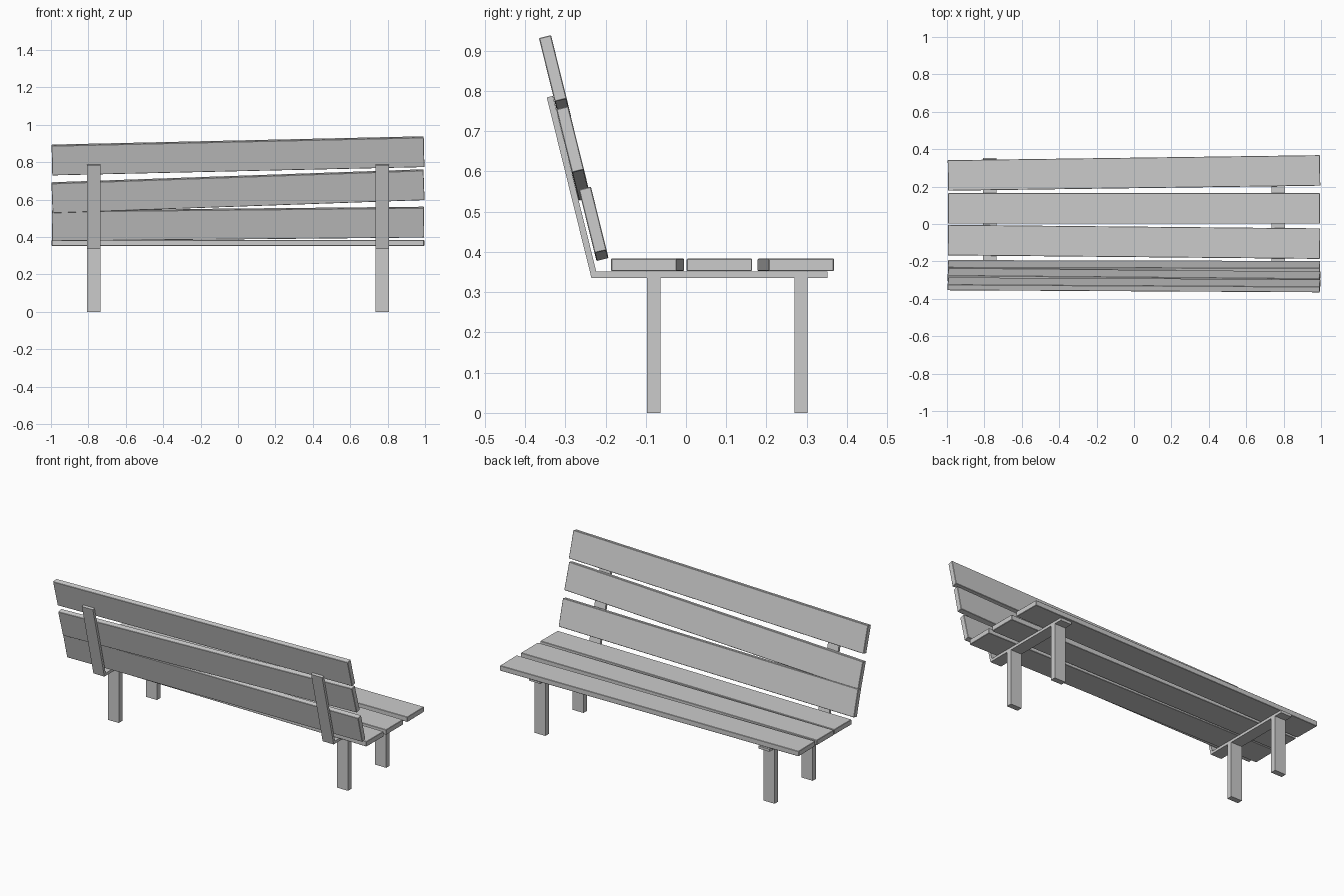
import bpy, bmesh
from math import radians, atan
from mathutils import Matrix

if "Cube" in bpy.data.objects:
    bpy.data.objects.remove(bpy.data.objects["Cube"])

LENGTH, WIDTH, THICK = 1.99, 0.163, 0.031
LEAN = radians(13.9)


def add_object(name, bm):
    bmesh.ops.recalc_face_normals(bm, faces=bm.faces)
    mesh = bpy.data.meshes.new(name)
    bm.to_mesh(mesh)
    bm.free()
    obj = bpy.data.objects.new(name, mesh)
    bpy.context.collection.objects.link(obj)
    return obj


def box(name, size, matrix):
    bm = bmesh.new()
    bmesh.ops.create_cube(bm, size=1, matrix=Matrix.Diagonal((*size, 1)))
    obj = add_object(name, bm)
    obj.matrix_world = matrix
    return obj


def plank(name, matrix):
    obj = box(name, (LENGTH, WIDTH, THICK), matrix)
    bevel = obj.modifiers.new("soft_edges", 'BEVEL')
    bevel.width = 0.002
    bevel.segments = 1


def bracket(name, x, width, profile):
    bm = bmesh.new()
    face = bm.faces.new([bm.verts.new((x - width / 2, y, z)) for y, z in profile])
    ext = bmesh.ops.extrude_face_region(bm, geom=[face])
    verts = [g for g in ext["geom"] if isinstance(g, bmesh.types.BMVert)]
    bmesh.ops.translate(bm, vec=(width, 0, 0), verts=verts)
    add_object(name, bm)


# Seat planks, slightly skewed: (y centre, slope)
for i, (y, slope) in enumerate([(0.273, 0.0135), (0.083, 0.0), (-0.0955, -0.0095)]):
    plank(f"seat_plank_{i + 1}",
          Matrix.Translation((0, y, 0.368)) @ Matrix.Rotation(atan(slope), 4, 'Z'))

# Backrest planks, leaning back and skewed: (y, z, slope)
for i, (y, z, slope) in enumerate([(-0.2295, 0.470, 0.010),
                                   (-0.2795, 0.645, 0.036),
                                   (-0.3255, 0.834, 0.023)]):
    plank(f"back_plank_{i + 1}",
          Matrix.Translation((0, y, z)) @ Matrix.Rotation(radians(90) + LEAN, 4, 'X')
          @ Matrix.Rotation(atan(slope), 4, 'Z'))

# Bent support brackets and legs on both sides
PROFILE = [(-0.235, 0.335), (0.352, 0.335), (0.352, 0.351),
           (-0.223, 0.351), (-0.331, 0.788), (-0.346, 0.784)]
for side, x in (("left", -0.771), ("right", 0.771)):
    bracket(f"{side}_bracket", x, 0.074, PROFILE)
    for part, y in (("back", -0.08), ("front", 0.286)):
        box(f"{side}_{part}_leg", (0.074, 0.033, 0.336),
            Matrix.Translation((x, y, 0.168)))
